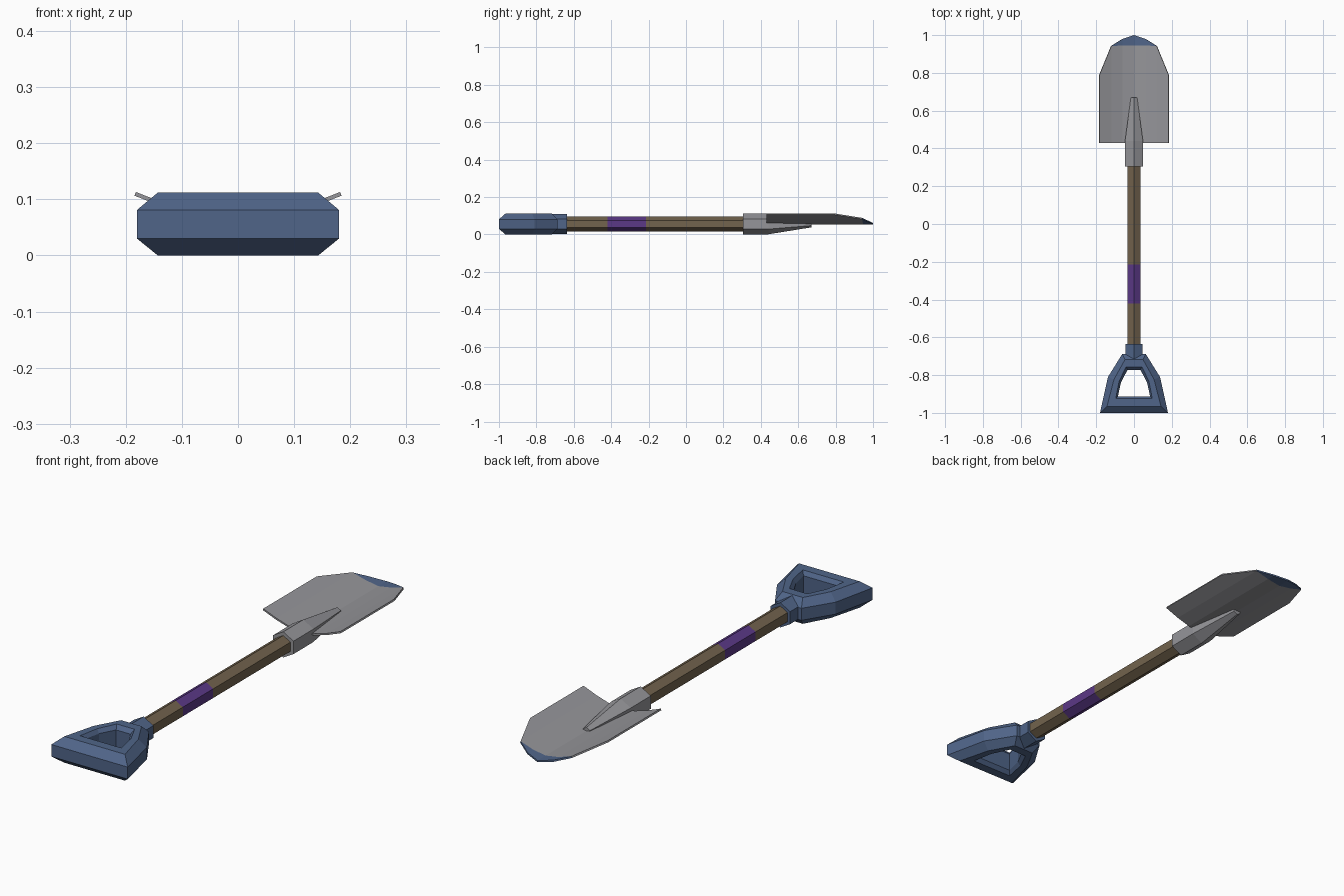
import bpy, bmesh, math

if "Cube" in bpy.data.objects:
    bpy.data.objects.remove(bpy.data.objects["Cube"])

ZC = 0.056


def material(name, rgb):
    m = bpy.data.materials.new(name)
    m.diffuse_color = (*rgb, 1)
    m.use_nodes = True
    m.node_tree.nodes["Principled BSDF"].inputs["Base Color"].default_value = m.diffuse_color
    return m


BLUE = material("blue", (0.08, 0.13, 0.25))
WOOD = material("wood", (0.17, 0.125, 0.075))
PURPLE = material("purple", (0.105, 0.04, 0.24))
GREY = material("steel", (0.3, 0.3, 0.32))


def finish(name, bm, mats, fix_normals=True):
    if fix_normals:
        bmesh.ops.recalc_face_normals(bm, faces=bm.faces[:])
    me = bpy.data.meshes.new(name)
    bm.to_mesh(me)
    bm.free()
    for m in mats:
        me.materials.append(m)
    ob = bpy.data.objects.new(name, me)
    bpy.context.collection.objects.link(ob)
    return ob


def hex_loft(name, stations, mats, slots=None):
    """Six-sided tube through (y, centre z, radius) stations, capped."""
    bm = bmesh.new()
    rings = [[bm.verts.new((r * math.cos(math.radians(90 + 60 * k)), y,
                            z + r * math.sin(math.radians(90 + 60 * k))))
              for k in range(6)] for y, z, r in stations]
    for i, (a, b) in enumerate(zip(rings, rings[1:])):
        for k in range(6):
            n = (k + 1) % 6
            f = bm.faces.new((a[k], a[n], b[n], b[k]))
            f.material_index = slots[i] if slots else 0
    bm.faces.new(rings[0])
    bm.faces.new(rings[-1])
    return finish(name, bm, mats)


# Shaft with coloured band
hex_loft("shaft", [(-0.68, ZC, 0.039), (-0.42, ZC, 0.039),
                   (-0.215, ZC, 0.039), (0.35, ZC, 0.039)],
         [WOOD, PURPLE], [0, 1, 0])

# Collar joining shaft and grip
hex_loft("grip_collar", [(-0.74, ZC, 0.053), (-0.635, ZC, 0.053)], [BLUE])

# Blade socket tapering into a rib
hex_loft("blade_socket", [(0.305, ZC, 0.055), (0.44, ZC, 0.055),
                          (0.67, 0.057, 0.019)], [GREY])

# Grip: chamfered bar section swept round a tapered loop
outer = [(0.18, -1.0), (0.138, -0.81), (0.062, -0.688)]
top_out = [(0.143, -0.965), (0.106, -0.823), (0.048, -0.718)]
top_in = [(0.097, -0.925), (0.079, -0.833), (0.042, -0.756)]
inner = [(0.085, -0.912), (0.069, -0.838), (0.034, -0.772)]
section = [(outer, 0.03), (outer, 0.081), (top_out, 0.112), (top_in, 0.112),
           (inner, 0.095), (inner, 0.017), (top_in, 0), (top_out, 0)]
bm = bmesh.new()
loops = []
for half, z in section:
    path = half + [(-x, y) for x, y in reversed(half)]
    loops.append([bm.verts.new((x, y, z)) for x, y in path])
for i, a in enumerate(loops):
    b = loops[(i + 1) % len(loops)]
    for k in range(len(a)):
        n = (k + 1) % len(a)
        bm.faces.new((a[k], a[n], b[n], b[k]))
finish("grip", bm, [BLUE])

# Dished blade: columns across the width, each with its own length
column_y = [[0.43, 0.79, 0.945, 1.0], [0.43, 0.79, 0.945, 0.98],
            [0.43, 0.79, 0.942], [0.43, 0.79]]
column_x = [0, 0.06, 0.12, 0.182]
bm = bmesh.new()
cols = []
for c in range(-3, 4):
    x = math.copysign(column_x[abs(c)], c)
    z = 0.061 + 0.052 * (abs(x) / 0.182) ** 1.5
    cols.append([bm.verts.new((x, y, z)) for y in column_y[abs(c)]])
for a, b in zip(cols, cols[1:]):
    for k in range(max(len(a), len(b)) - 1):
        pick = [a[min(k, len(a) - 1)], b[min(k, len(b) - 1)],
                b[min(k + 1, len(b) - 1)], a[min(k + 1, len(a) - 1)]]
        f = bm.faces.new(list(dict.fromkeys(pick)))
        f.material_index = 1 if k == 2 else 0
blade = finish("blade", bm, [GREY, BLUE], fix_normals=False)
thick = blade.modifiers.new("thickness", 'SOLIDIFY')
thick.thickness = 0.007
thick.offset = -1
